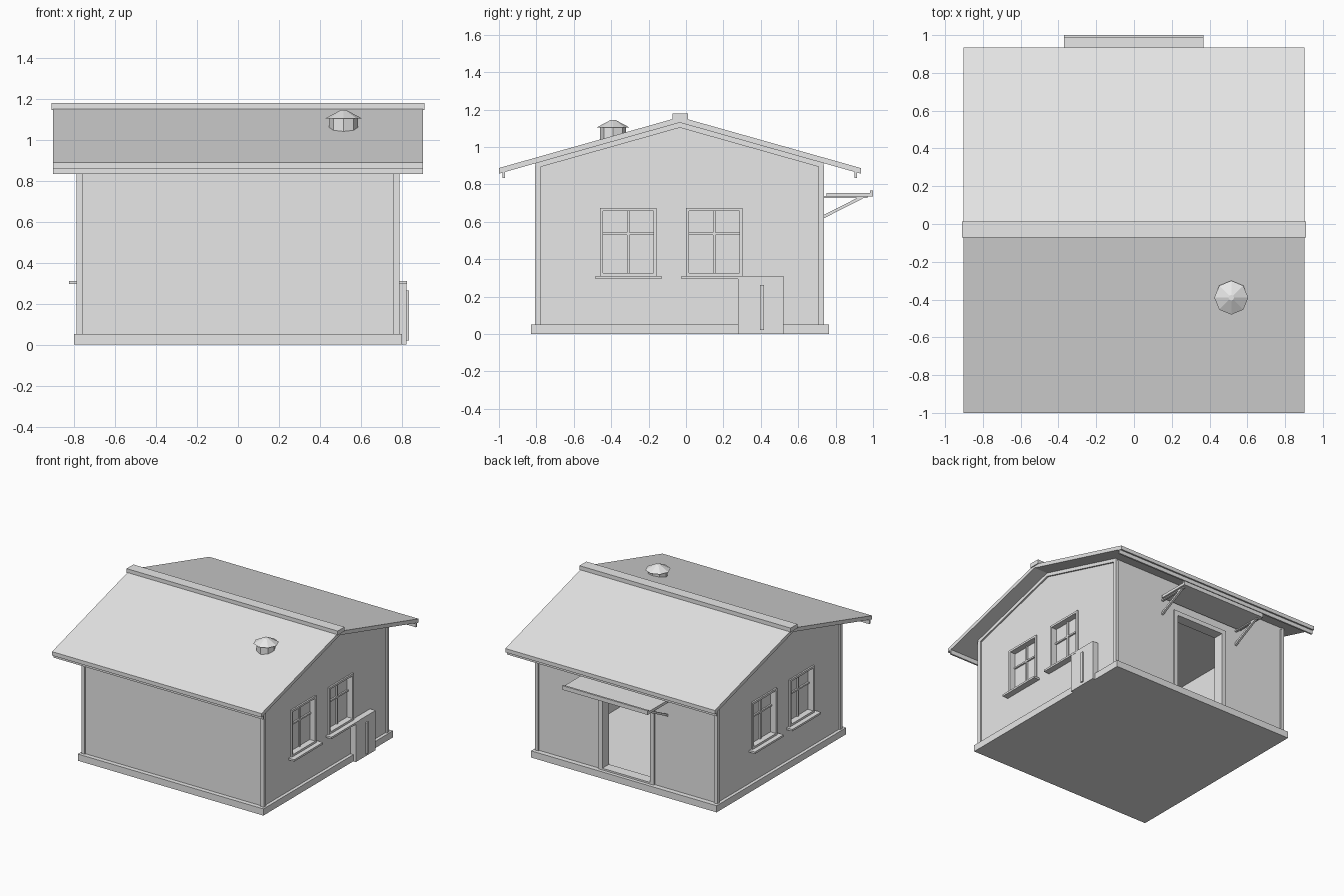
import bpy, bmesh
from mathutils import Vector

cube = bpy.data.objects.get("Cube")
if cube:
    bpy.data.objects.remove(cube, do_unlink=True)

mat = bpy.data.materials.new("light_grey")
mat.use_nodes = True
GREY = (0.8, 0.8, 0.8, 1)
mat.diffuse_color = GREY
mat.node_tree.nodes["Principled BSDF"].inputs["Base Color"].default_value = GREY


def finish(name, bm):
    bmesh.ops.recalc_face_normals(bm, faces=bm.faces)
    me = bpy.data.meshes.new(name)
    bm.to_mesh(me)
    bm.free()
    me.materials.append(mat)
    ob = bpy.data.objects.new(name, me)
    bpy.context.collection.objects.link(ob)
    return ob


def box(name, x, y, z):
    """Box from three (low, high) ranges."""
    bm = bmesh.new()
    bmesh.ops.create_cube(bm, size=1)
    for v in bm.verts:
        v.co = [(r[0] + r[1]) / 2 + c * (r[1] - r[0]) for r, c in zip((x, y, z), v.co)]
    return finish(name, bm)


def extrude_x(name, profile, x0, x1):
    """Extrude a closed y-z profile along x."""
    bm = bmesh.new()
    face = bm.faces.new([bm.verts.new((x0, y, z)) for y, z in profile])
    out = bmesh.ops.extrude_face_region(bm, geom=[face])
    verts = [g for g in out["geom"] if isinstance(g, bmesh.types.BMVert)]
    bmesh.ops.translate(bm, verts=verts, vec=(x1 - x0, 0, 0))
    return finish(name, bm)


def cone(name, x, y, z0, z1, r0, r1):
    bm = bmesh.new()
    bmesh.ops.create_cone(bm, cap_ends=True, segments=8, radius1=r0, radius2=r1, depth=z1 - z0)
    bmesh.ops.translate(bm, verts=bm.verts, vec=Vector((x, y, (z0 + z1) / 2)))
    return finish(name, bm)


def cut(target, cutter):
    cutter.hide_render = True
    cutter.hide_viewport = True
    cutter.display_type = 'WIRE'
    mod = target.modifiers.new(cutter.name, 'BOOLEAN')
    mod.operation = 'DIFFERENCE'
    mod.solver = 'EXACT'
    mod.object = cutter


RIDGE_Y, SLOPE, UNDER = -0.033, 0.282, 1.13
WALL_X, FRONT, BACK, FLOOR = 0.775, -0.795, 0.726, 0.052


def slope_z(y, top=UNDER):
    return top - SLOPE * abs(y - RIDGE_Y)


def chevron(y0, y1, top, thick):
    upper = [(y, slope_z(y, top)) for y in (y0, RIDGE_Y, y1)]
    return upper + [(y, z - thick) for y, z in reversed(upper)]


# Foundation and hollow gabled walls
box("foundation", (-0.8, 0.8), (-0.83, 0.765), (0, FLOOR))
walls = extrude_x("walls", [(FRONT, 0.04), (BACK, 0.04), (BACK, slope_z(BACK)),
                            (RIDGE_Y, UNDER), (FRONT, slope_z(FRONT))], -WALL_X, WALL_X)
T = 0.07
cut(walls, box("room_cutter", (-WALL_X + T, WALL_X - T), (FRONT + T, BACK - T), (FLOOR, 0.86)))
cut(walls, box("door_cutter", (-0.205, 0.205), (BACK - 0.1, BACK + 0.1), (FLOOR, 0.66)))

# Roof, ridge cap, eave boards and gable trim
extrude_x("roof", chevron(-1.0, 0.935, 1.16, 0.03), -0.903, 0.903)
box("ridge_cap", (-0.91, 0.91), (-0.072, 0.012), (1.145, 1.178))
box("front_eave_board", (-0.903, 0.903), (-0.98, -0.967), (0.833, 0.875))
box("back_eave_board", (-0.903, 0.903), (0.902, 0.915), (0.833, 0.875))

for side, s in (("right", 1), ("left", -1)):
    def span(a, b):
        return tuple(sorted((s * a, s * b)))

    extrude_x(side + "_gable_trim", chevron(-0.805, 0.736, UNDER, 0.027), s * 0.77, s * 0.787)
    # Corner posts
    for end, y in (("front", (-0.806, -0.778)), ("back", (0.709, 0.737))):
        box(f"{side}_{end}_corner_trim", span(0.758, 0.787), y, (FLOOR, 0.9))
    # Windows: recess, casing, bars and sill
    for i, y0 in enumerate((-0.46, 0.0)):
        y1, z0, z1, w = y0 + 0.303, 0.31, 0.674, 0.016
        n = f"{side}_window_{i + 1}_"
        cut(walls, box(n + "cutter", span(0.74, 0.85), (y0 + w, y1 - w), (z0 + w, z1 - w)))
        rim = span(0.745, 0.787)
        box(n + "casing_bottom", rim, (y0, y1), (z0, z0 + w))
        box(n + "casing_top", rim, (y0, y1), (z1 - w, z1))
        box(n + "casing_front", rim, (y0, y0 + w), (z0 + w, z1 - w))
        box(n + "casing_back", rim, (y1 - w, y1), (z0 + w, z1 - w))
        mid = (y0 + y1) / 2
        box(n + "upright_bar", span(0.735, 0.752), (mid - 0.006, mid + 0.006), (z0 + w, z1 - w))
        box(n + "cross_bar", span(0.735, 0.752), (y0 + w, y1 - w), (0.53, 0.542))
        box(n + "sill", span(0.76, 0.824), (y0 - 0.025, y1 + 0.025), (0.295, 0.31))

    # Door jambs and awning braces
    box(side + "_door_jamb", span(0.205, 0.24), (BACK - T, 0.738), (FLOOR, 0.69))
    extrude_x(side + "_awning_brace", [(0.72, 0.61), (0.96, 0.732), (0.925, 0.732), (0.72, 0.628)],
              s * 0.335, s * 0.352)
    box(side + "_awning_arm", span(0.335, 0.352), (0.72, 0.97), (0.726, 0.738))

# Door head, threshold and awning
box("door_head", (-0.205, 0.205), (BACK - T, 0.738), (0.655, 0.69))
box("threshold", (-0.205, 0.205), (BACK - T, 0.738), (FLOOR, 0.065))
box("awning", (-0.37, 0.367), (0.75, 0.99), (0.734, 0.755))
box("awning_lip", (-0.37, 0.367), (0.985, 1.0), (0.734, 0.766))

# Utility cabinet with its handle
box("utility_cabinet", (0.76, 0.822), (0.277, 0.52), (0, 0.31))
box("cabinet_handle", (0.82, 0.834), (0.395, 0.418), (0.02, 0.263))

# Roof vent
cone("vent_pipe", 0.515, -0.39, 1.0, 1.11, 0.07, 0.07)
cone("vent_cap", 0.515, -0.39, 1.103, 1.143, 0.09, 0.015)
